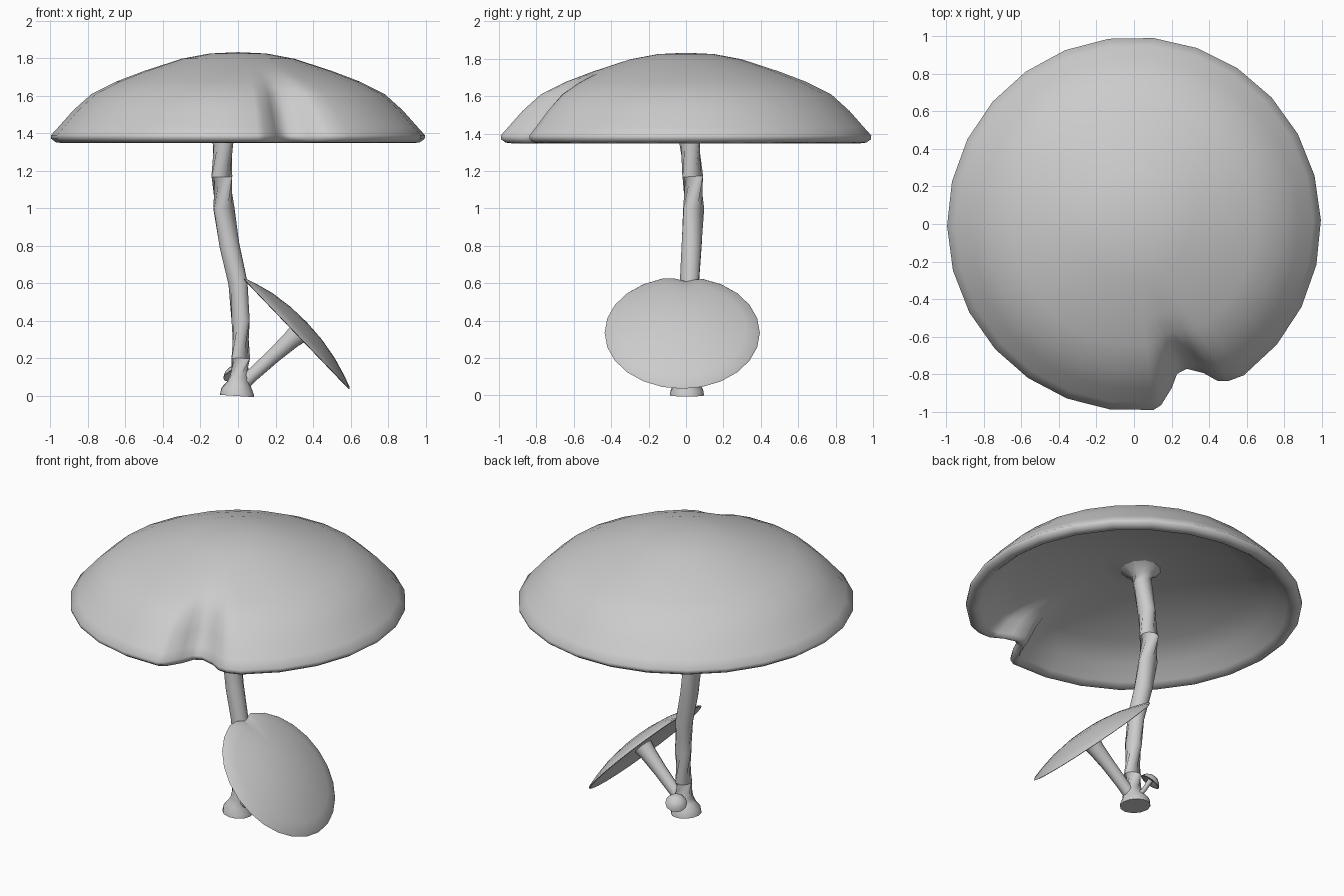
import bpy, bmesh, math
from mathutils import Vector, Matrix

if "Cube" in bpy.data.objects:
    bpy.data.objects.remove(bpy.data.objects["Cube"])


def finish(name, bm, angle=60):
    bmesh.ops.recalc_face_normals(bm, faces=bm.faces)
    me = bpy.data.meshes.new(name)
    bm.to_mesh(me)
    bm.free()
    ob = bpy.data.objects.new(name, me)
    bpy.context.collection.objects.link(ob)
    bpy.ops.object.select_all(action='DESELECT')
    ob.select_set(True)
    bpy.context.view_layer.objects.active = ob
    bpy.ops.object.shade_smooth_by_angle(angle=math.radians(angle))
    return ob


def bridge(bm, a, b):
    """Join two rings; a single-vertex ring is a pole."""
    n = max(len(a), len(b))
    for i in range(n):
        j = (i + 1) % n
        if len(a) == 1:
            bm.faces.new((a[0], b[i], b[j]))
        elif len(b) == 1:
            bm.faces.new((a[i], a[j], b[0]))
        else:
            bm.faces.new((a[i], a[j], b[j], b[i]))


def revolve(name, profile, angles, matrix=Matrix(), warp=lambda r, a: r):
    bm = bmesh.new()
    rings = []
    for r, z in profile:
        if r == 0:
            rings.append([bm.verts.new(matrix @ Vector((0, 0, z)))])
            continue
        ring = []
        for a in angles:
            q = warp(r, a)
            ring.append(bm.verts.new(matrix @ Vector((q * math.cos(a), q * math.sin(a), z))))
        rings.append(ring)
    for a, b in zip(rings, rings[1:]):
        bridge(bm, a, b)
    return finish(name, bm)


def tube(name, path, sides):
    """path: (x, y, z, radius) stations."""
    bm = bmesh.new()
    pts = [Vector(p[:3]) for p in path]
    rings = []
    for i, p in enumerate(pts):
        t = pts[min(i + 1, len(pts) - 1)] - pts[max(i - 1, 0)]
        q = (t if i else pts[1] - pts[0]).to_track_quat('Z', 'Y')
        rings.append([bm.verts.new(p + q @ Vector((path[i][3] * math.cos(k * math.tau / sides),
                                                   path[i][3] * math.sin(k * math.tau / sides), 0)))
                      for k in range(sides)])
    for a, b in zip(rings, rings[1:]):
        bridge(bm, a, b)
    bm.faces.new(rings[0])
    bm.faces.new(rings[-1])
    return finish(name, bm)


def frame(centre, axis, xdir):
    z = Vector(axis).normalized()
    y = z.cross(Vector(xdir)).normalized()
    x = y.cross(z)
    m = Matrix((x, y, z)).transposed().to_4x4()
    m.translation = centre
    return m


def smooth(t):
    t = min(max(t, 0), 1)
    return t * t * (3 - 2 * t)


def interp(table, v):
    for (x0, y0), (x1, y1) in zip(table, table[1:]):
        if x0 <= v <= x1:
            return y0 + (y1 - y0) * (v - x0) / (x1 - x0)
    return 0


# Large cap, with a bite pulled into its front rim
bite = [(-84, 0), (-81.5, .02), (-77, .10), (-74, .165), (-70, .175),
        (-65, .12), (-62, .05), (-59, .02), (-54, 0)]
degs = [-54 + 276 / 20 * i for i in range(20)] + [222 + 54 * k / 4 for k in range(4)]
degs += [360 + d for d, _ in bite[:-1]]
degs = sorted(set(degs))


def bite_warp(r, a):
    d = (math.degrees(a) + 180) % 360 - 180
    return r - interp(bite, d) * smooth((r - .5) / .48)


revolve("large_cap",
        [(0, 1.832), (.15, 1.825), (.3, 1.797), (.5, 1.732), (.65, 1.675), (.78, 1.61),
         (.88, 1.52), (.955, 1.435), (.996, 1.39), (.995, 1.37), (.97, 1.352), (.94, 1.348),
         (.91, 1.37), (.83, 1.45), (.68, 1.52), (.45, 1.58), (.2, 1.63), (.11, 1.63), (0, 1.62)],
        [math.radians(d) for d in degs], warp=bite_warp)

# Main stem, bowed and flared at both ends
tube("large_stem",
     [(-.005, .005, 0, .092), (-.003, .005, .03, .088), (.005, .003, .06, .068), (.012, .002, .1, .055),
      (.015, .003, .2, .051), (.014, .01, .4, .05), (0, .018, .6, .052), (-.045, .03, .8, .055),
      (-.075, .041, 1.0, .057), (-.086, .036, 1.17, .057), (-.08, .02, 1.35, .055),
      (-.065, 0, 1.55, .056), (-.06, 0, 1.6, .075), (-.058, 0, 1.635, .13)], 12)

# Leaning medium mushroom, its rim pinched where it meets the main stem
def pinch_warp(r, a):
    d = (a + math.pi) % math.tau - math.pi
    return r * (1 - .085 * max(0, 1 - abs(d + .05) / .22) * smooth((r - .25) / .16))


count = 24
ring = sorted([math.tau * i / count for i in range(count)] + [math.tau - .05, math.tau - .16, .1])
revolve("medium_cap",
        [(0, .08), (.12, .074), (.24, .055), (.34, .028), (.405, .006), (.415, -.003), (.405, -.006),
         (.34, .008), (.2, .022), (.06, .028), (0, .03)],
        ring, frame((.31, -.02, .337), (.72, 0, .69), (-.69, 0, .72)), pinch_warp)
tube("medium_stem", [(.01, 0, .05, .04), (.08, -.003, .115, .037), (.19, -.01, .215, .041),
                     (.28, -.018, .296, .05), (.325, -.02, .337, .06)], 10)

# Tiny mushroom behind the foot
revolve("tiny_cap", [(0, .03), (.03, .025), (.053, .008), (.065, -.013), (.058, -.014), (.03, -.002), (0, .002)],
        [math.tau * i / 12 for i in range(12)],
        frame((-.022, .132, .125), (-.35, .45, .8), (1, 0, 0)))
tube("tiny_stem", [(.005, .02, .045, .018), (-.008, .08, .075, .014), (-.02, .13, .128, .016)], 8)
